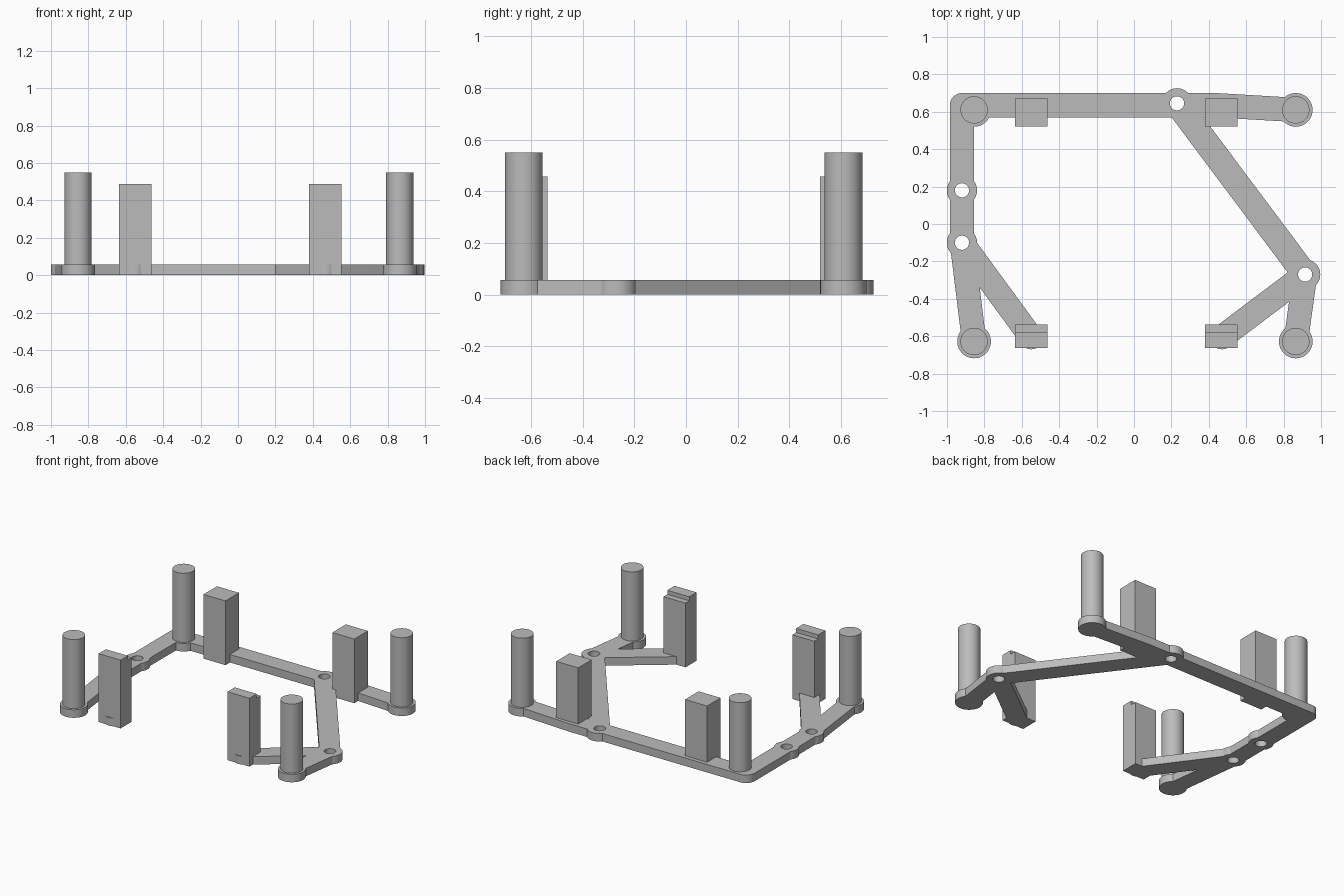
import bpy, bmesh, math
from mathutils import Vector

cube = bpy.data.objects.get("Cube")
if cube:
    bpy.data.objects.remove(cube, do_unlink=True)

grey = bpy.data.materials.new("plain grey")
grey.use_nodes = True
grey.diffuse_color = (0.5, 0.5, 0.5, 1)
grey.node_tree.nodes["Principled BSDF"].inputs["Base Color"].default_value = (0.5, 0.5, 0.5, 1)

THICK = 0.057


def prism(name, outline, z0, z1):
    """Extrude a closed xy outline between two heights."""
    bm = bmesh.new()
    face = bm.faces.new([bm.verts.new((x, y, z0)) for x, y in outline])
    out = bmesh.ops.extrude_face_region(bm, geom=[face])
    top = [v for v in out["geom"] if isinstance(v, bmesh.types.BMVert)]
    bmesh.ops.translate(bm, verts=top, vec=(0, 0, z1 - z0))
    bmesh.ops.recalc_face_normals(bm, faces=bm.faces)
    mesh = bpy.data.meshes.new(name)
    bm.to_mesh(mesh)
    bm.free()
    mesh.materials.append(grey)
    obj = bpy.data.objects.new(name, mesh)
    bpy.context.collection.objects.link(obj)
    return obj


def arc(c, r, start, sweep, n):
    return [(c[0] + r * math.cos(start + sweep * i / n),
             c[1] + r * math.sin(start + sweep * i / n)) for i in range(n + 1)]


def disc(name, c, r, z0, z1, n=48):
    return prism(name, arc(c, r, 0, math.tau, n)[:-1], z0, z1)


def bar(name, a, b, r=0.065):
    """Flat bar with rounded ends."""
    d = Vector(b) - Vector(a)
    t = math.atan2(d.y, d.x)
    outline = arc(b, r, t - math.pi / 2, math.pi, 16) + arc(a, r, t + math.pi / 2, math.pi, 16)
    return prism(name, outline, 0, THICK)


def smooth(obj):
    bpy.ops.object.select_all(action="DESELECT")
    obj.select_set(True)
    bpy.context.view_layer.objects.active = obj
    bpy.ops.object.shade_smooth_by_angle(angle=math.radians(30))


# Key positions on the plan
posts = {"back_right": (-0.855, 0.61), "back_left": (0.865, 0.61),
         "front_right": (-0.855, -0.628), "front_left": (0.865, -0.628)}
corner, bend = (-0.92, 0.635), (0.44, 0.635)
back_hole, left_hole = (0.23, 0.645), (0.915, -0.27)
side_hole, fork_hole = (-0.92, 0.18), (-0.92, -0.10)
holes = [back_hole, left_hole, side_hole, fork_hole]

# Flat frame: bars, post feet and hole bosses joined, then drilled
frame = bar("frame", corner, bend)
pieces = [bar("bar", a, b) for a, b in (
    (bend, posts["back_left"]), (corner, fork_hole),
    (fork_hole, posts["front_right"]), (fork_hole, (-0.55, -0.605)),
    (left_hole, posts["front_left"]), (left_hole, (0.47, -0.605)))]
pieces.append(bar("diagonal_bar", back_hole, left_hole, 0.068))
pieces += [disc("foot", c, 0.09, 0, THICK) for c in posts.values()]
pieces += [disc("boss", c, 0.081, 0, THICK) for c in holes]
drills = [disc("drill", c, 0.038, -0.1, 0.2) for c in holes]
for part in pieces + drills:
    part.hide_render = True
    mod = frame.modifiers.new("join", "BOOLEAN")
    mod.operation = "DIFFERENCE" if part in drills else "UNION"
    mod.solver = "EXACT"
    mod.object = part
graph = bpy.context.evaluated_depsgraph_get()
joined = bpy.data.meshes.new_from_object(frame.evaluated_get(graph))
frame.modifiers.clear()
frame.data = joined
for part in pieces + drills:
    bpy.data.objects.remove(part, do_unlink=True)
smooth(frame)

# Round posts
for place, c in posts.items():
    smooth(disc(place + "_post", c, 0.073, 0.01, 0.55))


def block(name, x, y0, y1, profile):
    """Upright block whose side profile is given as (y, z) points."""
    obj = prism(name, profile, x - 0.087, x + 0.087)
    for v in obj.data.vertices:
        v.co = (v.co.z, v.co.x, v.co.y)
    return obj


# Rectangular blocks: plain at the back, stepped top at the front
for side, x in (("right", -0.55), ("left", 0.467)):
    block("back_" + side + "_block", x, 0, 0,
          [(0.52, 0), (0.672, 0), (0.672, 0.458), (0.52, 0.458)])
    block("front_" + side + "_block", x, 0, 0,
          [(-0.662, 0), (-0.537, 0), (-0.537, 0.458),
           (-0.58, 0.458), (-0.58, 0.487), (-0.662, 0.487)])
